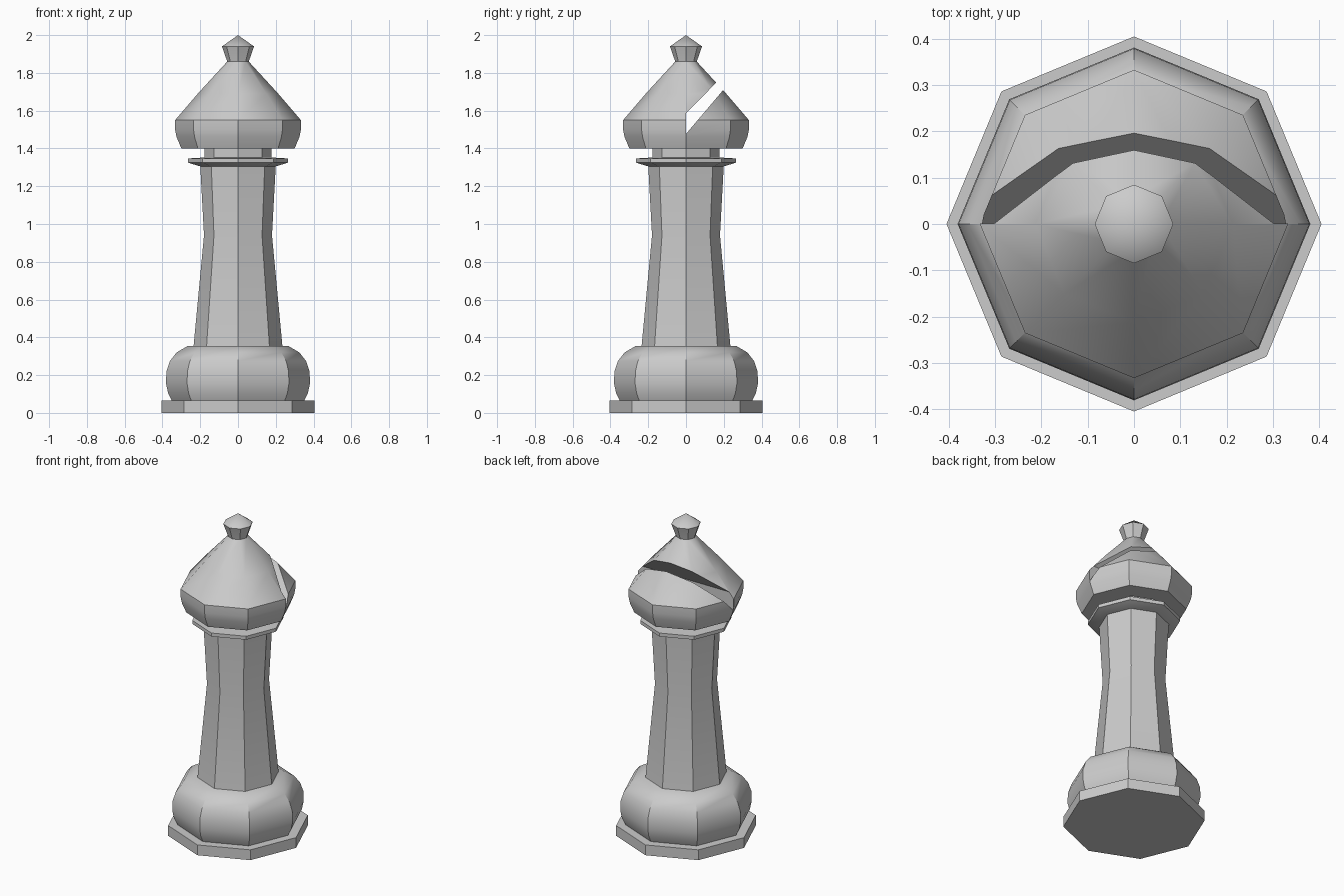
import bpy, bmesh, math

if "Cube" in bpy.data.objects:
    bpy.data.objects.remove(bpy.data.objects["Cube"])

SIDES = 8


def finish(name, bm):
    bmesh.ops.recalc_face_normals(bm, faces=bm.faces)
    mesh = bpy.data.meshes.new(name)
    bm.to_mesh(mesh)
    bm.free()
    obj = bpy.data.objects.new(name, mesh)
    bpy.context.collection.objects.link(obj)
    return obj


def activate(obj):
    bpy.ops.object.select_all(action='DESELECT')
    obj.select_set(True)
    bpy.context.view_layer.objects.active = obj


def smooth(obj):
    activate(obj)
    bpy.ops.object.shade_smooth_by_angle(angle=math.radians(35))


def lathe(name, profile):
    """Closed eight-sided turning from (radius, height) points, corners on the axes."""
    bm = bmesh.new()
    rings = []
    for r, z in profile:
        if r == 0:
            rings.append([bm.verts.new((0, 0, z))] * SIDES)
        else:
            angles = [2 * math.pi * i / SIDES for i in range(SIDES)]
            rings.append([bm.verts.new((r * math.cos(a), r * math.sin(a), z)) for a in angles])
    for low, high in zip(rings, rings[1:]):
        for i in range(SIDES):
            j = (i + 1) % SIDES
            corners = [low[i], low[j], high[j], high[i]]
            bm.faces.new(list(dict.fromkeys(corners)))
    for ring in (rings[0], rings[-1]):
        if ring[0] is not ring[1]:
            bm.faces.new(ring)
    return finish(name, bm)


# foot plate and rounded base
smooth(lathe("base", [(0.405, 0), (0.405, 0.065), (0.35, 0.065), (0.37, 0.105),
                      (0.381, 0.155), (0.379, 0.22), (0.36, 0.275),
                      (0.325, 0.32), (0.265, 0.355)]))

# waisted column
smooth(lathe("column", [(0.237, 0.34), (0.235, 0.355), (0.18, 0.94), (0.2, 1.31), (0.2, 1.33)]))

# collar ring and short neck
smooth(lathe("collar", [(0.2, 1.305), (0.25, 1.32), (0.265, 1.325), (0.265, 1.347),
                        (0.178, 1.352), (0.178, 1.41)]))

# pointed head
head = lathe("head", [(0.3, 1.4), (0.325, 1.46), (0.333, 1.5), (0.333, 1.55),
                      (0.213, 1.69), (0.057, 1.86)])

# slanted slot cut through the back of the head
bm = bmesh.new()
section = [(0.001, 1.478), (0.45, 2.008), (0.45, 2.045), (0.001, 1.586)]
left, right = ([bm.verts.new((x, y, z)) for y, z in section] for x in (-0.5, 0.5))
bm.faces.new(left)
bm.faces.new(right)
for i in range(4):
    j = (i + 1) % 4
    bm.faces.new((left[i], left[j], right[j], right[i]))
cutter = finish("slot_cutter", bm)
cutter.hide_render = True

activate(head)
cut = head.modifiers.new("slot", 'BOOLEAN')
cut.operation = 'DIFFERENCE'
cut.solver = 'EXACT'
cut.object = cutter
bpy.ops.object.modifier_apply(modifier=cut.name)
bpy.data.objects.remove(cutter)
smooth(head)

# finial on the tip
smooth(lathe("finial", [(0.055, 1.85), (0.057, 1.86), (0.085, 1.94), (0, 2.0)]))
